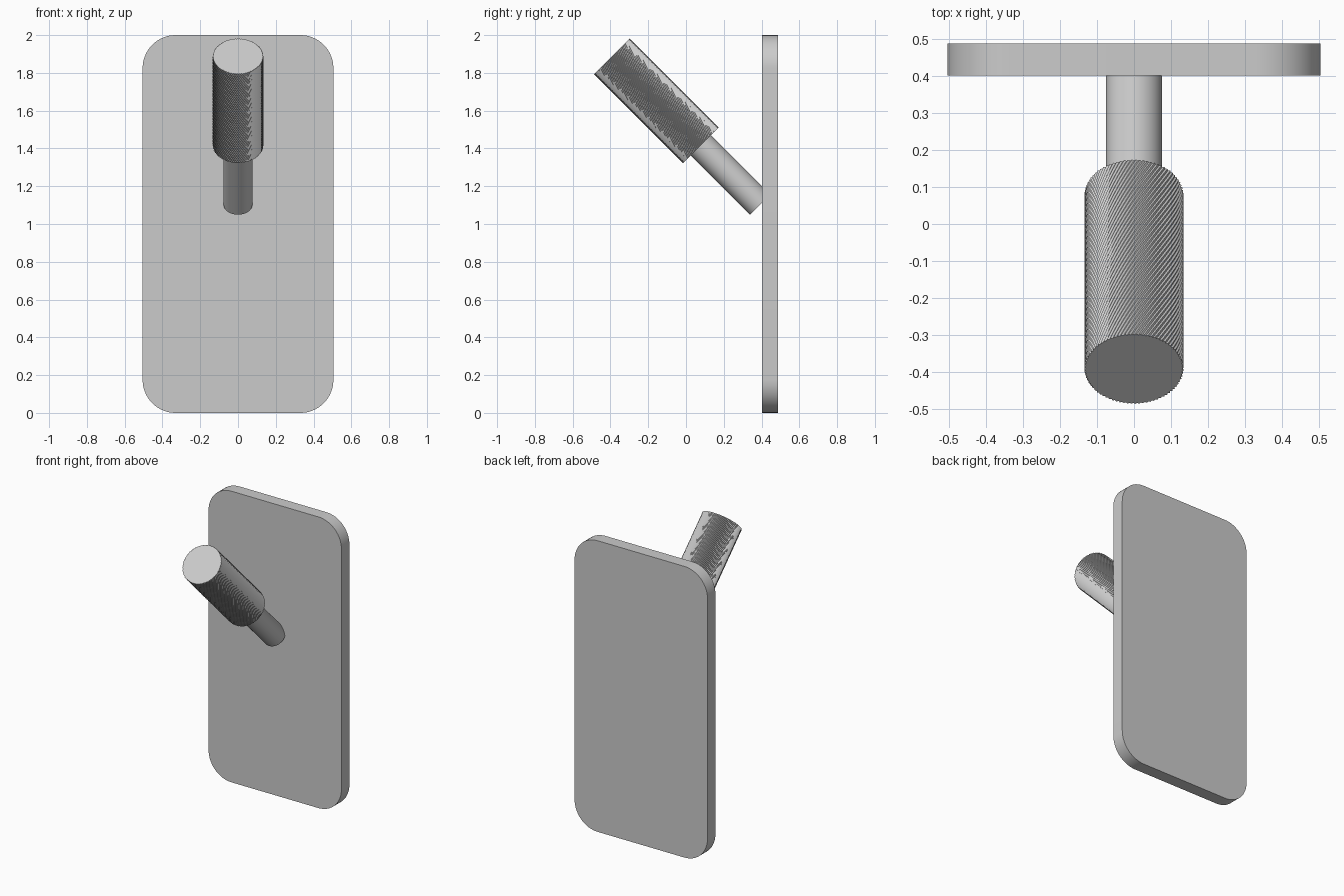
import bpy, bmesh
from math import sin, cos, pi, radians
from mathutils import Vector

if "Cube" in bpy.data.objects:
    bpy.data.objects.remove(bpy.data.objects["Cube"])

AXIS = Vector((0, -sin(pi / 4), cos(pi / 4)))   # handle leans forward 45 degrees


def make_object(name, bm, angle=35):
    bmesh.ops.recalc_face_normals(bm, faces=bm.faces[:])
    mesh = bpy.data.meshes.new(name)
    bm.to_mesh(mesh)
    bm.free()
    ob = bpy.data.objects.new(name, mesh)
    bpy.context.collection.objects.link(ob)
    bpy.ops.object.select_all(action='DESELECT')
    ob.select_set(True)
    bpy.context.view_layer.objects.active = ob
    bpy.ops.object.shade_smooth_by_angle(angle=radians(angle))
    return ob


def loft(rings):
    """Capped solid through equally sized closed rings of points."""
    bm = bmesh.new()
    vs = [[bm.verts.new(p) for p in ring] for ring in rings]
    n = len(vs[0])
    for a, b in zip(vs, vs[1:]):
        for i in range(n):
            j = (i + 1) % n
            bm.faces.new((a[i], a[j], b[j], b[i]))
    bm.faces.new(vs[0][::-1])
    bm.faces.new(vs[-1])
    return bm


def place_on_axis(ob, base):
    ob.location = base
    ob.rotation_euler = (pi / 4, 0, 0)


# Rounded rectangular plate
W, H, R, SEG = 0.505, 2.0, 0.175, 16
outline = []
for k, (cx, cz) in enumerate([(W - R, H - R), (R - W, H - R), (R - W, R), (W - R, R)]):
    for s in range(SEG + 1):
        a = (k + s / SEG) * pi / 2
        outline.append((cx + R * cos(a), cz + R * sin(a)))
make_object("plate", loft([[(x, y, z) for x, z in outline] for y in (0.402, 0.488)]))

# Smooth stem joining the grip to the plate
stem_base = Vector((0, 0.393, 1.103))
stem = make_object("stem", loft(
    [[(0.076 * cos(2 * pi * i / 64), 0.076 * sin(2 * pi * i / 64), z) for i in range(64)]
     for z in (0, 0.46)]))
place_on_axis(stem, stem_base)

# Knurled grip: fine teeth twisted along its length
TEETH, LENGTH, RINGS, TWIST = 80, 0.667, 48, 2.5
rings = []
for k in range(RINGS + 1):
    t = k / RINGS
    ring = []
    for i in range(TEETH * 2):
        r = 0.134 if i % 2 else 0.130
        a = pi * i / TEETH + TWIST * t
        ring.append((r * cos(a), r * sin(a), LENGTH * t))
    rings.append(ring)
grip = make_object("grip", loft(rings), 25)
place_on_axis(grip, stem_base + AXIS * 0.443)
